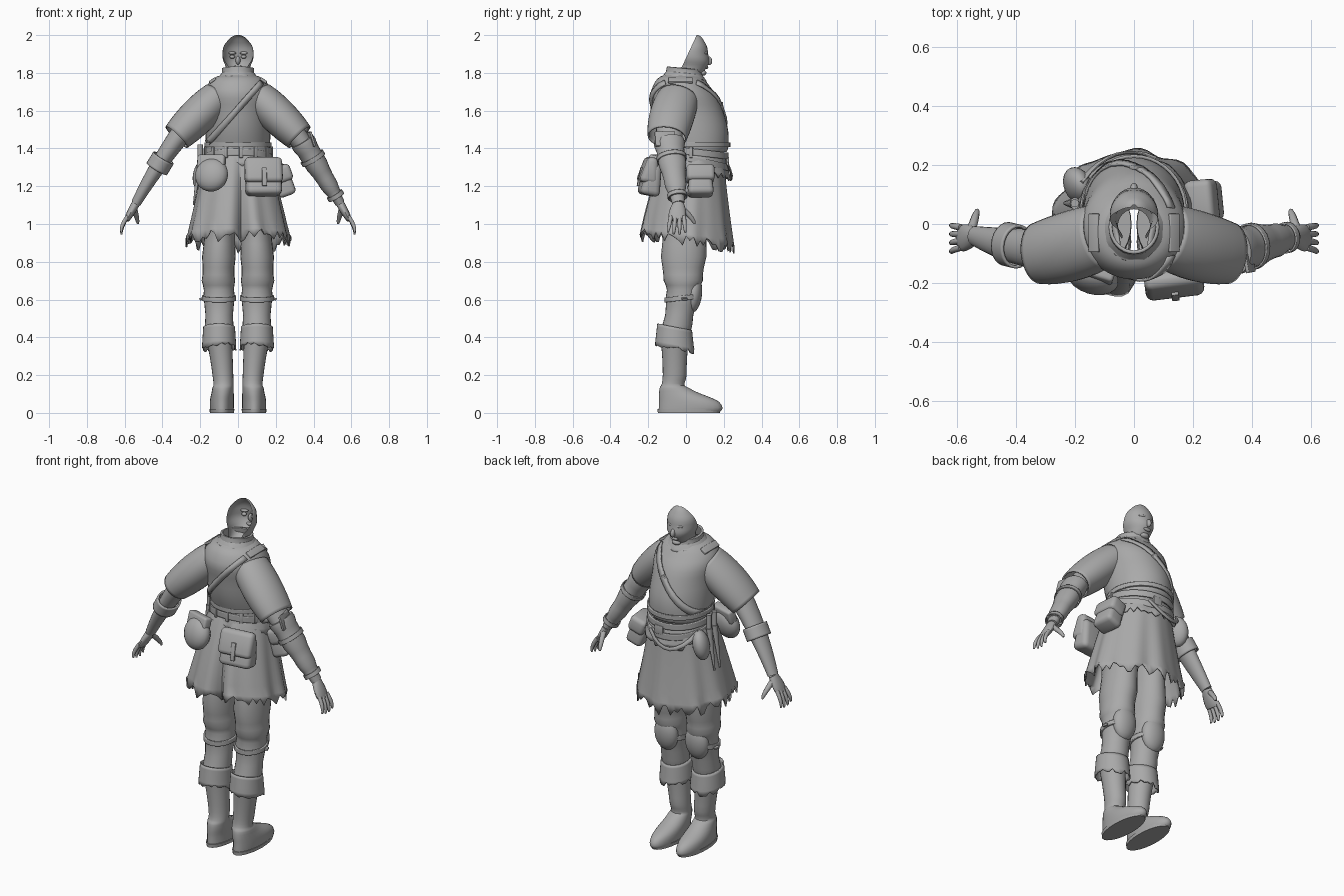
import bpy, bmesh, math, random
from mathutils import Vector, Matrix, Euler

random.seed(4)
if "Cube" in bpy.data.objects:
    bpy.data.objects.remove(bpy.data.objects["Cube"])

tone = (.4, .4, .4, 1)
grey = bpy.data.materials.new("plain grey")
grey.use_nodes = True
grey.diffuse_color = tone
grey.node_tree.nodes["Principled BSDF"].inputs["Base Color"].default_value = tone


def finish(name, bm, thick=0, mirror=False):
    """Turn the bmesh into a smooth shaded object, or a mirrored pair of objects."""
    if mirror:
        twin = bm.copy()
        bmesh.ops.scale(twin, vec=(-1, 1, 1), verts=twin.verts)
        finish("right_" + name, twin, thick)
        name = "left_" + name
    bmesh.ops.recalc_face_normals(bm, faces=bm.faces)
    mesh = bpy.data.meshes.new(name)
    bm.to_mesh(mesh)
    bm.free()
    mesh.materials.append(grey)
    part = bpy.data.objects.new(name, mesh)
    bpy.context.collection.objects.link(part)
    if thick:
        solid = part.modifiers.new("thickness", "SOLIDIFY")
        solid.thickness, solid.offset = thick, 0
    bpy.ops.object.select_all(action="DESELECT")
    part.select_set(True)
    bpy.context.view_layer.objects.active = part
    bpy.ops.object.shade_smooth_by_angle(angle=math.radians(45))


def ring(point, width, depth):
    return Vector((*point, width, depth))


def smooth(rings, steps=5):
    """Pass a soft curve through the given rings."""
    padded = [rings[0], *rings, rings[-1]]
    result = []
    for a, b, c, d in zip(padded, padded[1:], padded[2:], padded[3:]):
        for i in range(steps):
            t = i / steps
            near, far = b + (c - a) * (t / 2), c + (d - b) * ((t - 1) / 2)
            blend = t * t * (3 - 2 * t)
            result.append(near * (1 - blend) + far * blend)
    return result + [rings[-1]]


def loft(name, rings, sides=24, caps=True, follow=False, tilt=0, fold=0, jag=0, slit=0,
         ripple=0, cut=None, thick=0, mirror=False):
    """Skin elliptical rings that stay level or follow the path, with cloth folds and torn hems."""
    bm = bmesh.new()
    rings = smooth(rings)
    last = len(rings) - 1
    rows = []
    for i, r in enumerate(rings):
        across, along = Vector((1, 0, 0)), Vector((0, 1, tilt))
        if follow:
            path = Vector(rings[min(i + 1, last)][:3]) - Vector(rings[max(i - 1, 0)][:3])
            path.normalize()
            across = (Vector((0, 1, 0)) - path * path.y).normalized()
            along = path.cross(across)
        row = []
        for k in range(sides):
            a = math.tau * k / sides
            folds = math.sin(9 * a) + math.sin(14 * a) / 2
            pinch = math.exp(-((a - 1.53 * math.pi) / .13) ** 2)
            scale = 1 + (fold * folds - slit * pinch) * i / last + ripple * math.sin(2 * i)
            p = Vector(r[:3]) + scale * (across * r[3] * math.cos(a) + along * r[4] * math.sin(a))
            if i == last:
                p.z += jag * random.uniform(-1, 1)
            row.append(bm.verts.new(p))
        rows.append(row)
    for low, high in zip(rows, rows[1:]):
        for k in range(sides):
            j = (k + 1) % sides
            bm.faces.new((low[k], low[j], high[j], high[k]))
    if caps:
        bm.faces.new(rows[0])
        bm.faces.new(rows[-1])
    if cut:
        bmesh.ops.bisect_plane(bm, geom=bm.verts[:] + bm.edges[:] + bm.faces[:],
                               plane_co=cut[0], plane_no=cut[1], clear_inner=True)
    finish(name, bm, thick, mirror)


def band(name, centre, width, depth, height, tilt=0, mirror=False):
    """Open strip of leather wrapped level around the body or a leg."""
    half = Vector((0, 0, height / 2))
    loft(name, [ring(centre - half, width, depth), ring(centre + half, width, depth)],
         sides=40, caps=False, tilt=tilt, thick=.01, mirror=mirror)


def ball(name, place, size, turn=(0, 0, 0), mirror=False):
    bm = bmesh.new()
    bmesh.ops.create_uvsphere(bm, u_segments=20, v_segments=12, radius=1)
    bm.transform(Matrix.LocRotScale(Vector(place), Euler(turn), Vector(size)))
    finish(name, bm, mirror=mirror)


def box(name, place, size, turn=(0, 0, 0), taper=1, mirror=False):
    bm = bmesh.new()
    bmesh.ops.create_cube(bm, size=1)
    for v in bm.verts:
        if v.co.z > 0:
            v.co.y *= taper
    bmesh.ops.scale(bm, vec=size, verts=bm.verts)
    bmesh.ops.bevel(bm, geom=bm.edges[:], offset=min(size) / 4, segments=3,
                    affect="EDGES", profile=.5)
    bm.transform(Matrix.LocRotScale(Vector(place), Euler(turn), None))
    finish(name, bm, mirror=mirror)


# Joints of the left side; paired parts are mirrored from them
neck = Vector((0, -.01, 1.8))
waist = Vector((0, .05, 1.38))
shoulder = Vector((.11, -.04, 1.67))
sleeve_end = Vector((.325, -.1, 1.46))
elbow = Vector((.34, -.09, 1.44))
wrist = Vector((.54, -.04, 1.11))
knuckles = Vector((.59, -.05, 1.02))
hip = Vector((.09, 0, 1.05))
knee = Vector((.1, -.02, .62))
shin = Vector((.1, -.06, .4))
ankle = Vector((.08, -.06, .2))
foot = Vector((.085, .015, 0))
up = Vector((0, 0, 1))

# Torso, left hollow at the neck opening
torso = [ring(waist, .16, .15), ring((0, .045, 1.43), .17, .18), ring((0, .01, 1.6), .17, .185),
         ring((0, -.025, 1.73), .165, .15), ring((0, -.02, 1.79), .08, .09)]
loft("torso", torso, sides=40, caps=False)
band("breastplate_lip", waist + up * .04, width=.173, depth=.18, height=.025)
loft("collar", [ring(neck - up * .04, .09, .1), ring(neck, .08, .09), ring(neck + up * .025, .08, .085)],
     sides=32, caps=False, tilt=-.1, thick=.012)
loft("neckerchief", [ring(neck, .08, .09), ring(neck - up * .035, .11, .115)],
     sides=40, caps=False, tilt=-.1, fold=.02, jag=.008, thick=.008)

# Baldric draped over the chest and the back
skin = smooth(torso, steps=20)
for side, label in ((1, "front"), (-1, "back")):
    top, low = Vector((.125, 1.75)), Vector((-.16, 1.43))
    edge = (top - low).orthogonal().normalized() * .016
    bm = bmesh.new()
    rows = []
    for i in range(25):
        row = []
        for spot in (top.lerp(low, i / 24) - edge, top.lerp(low, i / 24) + edge):
            near = min(skin, key=lambda r: abs(r.z - spot.y))
            bulge = math.sqrt(max(0, 1 - (spot.x / near[3]) ** 2))
            row.append(bm.verts.new((spot.x, near.y + side * (near[4] * bulge + .006), spot.y)))
        rows.append(row)
    for a, b in zip(rows, rows[1:]):
        bm.faces.new((*a, *reversed(b)))
    finish("baldric_" + label, bm, thick=.009)
box("shoulder_strap", (.135, -.03, 1.76), (.04, .13, .015), turn=(0, .6, 0), mirror=True)
box("baldric_buckle", (.01, .19, 1.62), (.035, .014, .04), turn=(0, .7, 0))

# Head, open at the back along a slope
loft("face", [ring(neck - up * .03, .055, .06), ring((0, .03, 1.83), .064, .08),
              ring((0, .03, 1.9), .082, .087), ring((0, .045, 1.97), .055, .05),
              ring((0, .055, 2), .01, .01)],
     sides=32, caps=False, cut=((0, .045, 1.975), (0, .9, -.42)))
ball("nose", (0, .12, 1.865), (.013, .018, .024), turn=(.3, 0, 0))
ball("brow", (.03, .103, 1.905), (.022, .01, .008), turn=(0, 0, -.35), mirror=True)
ball("eye", (.03, .1, 1.885), (.014, .012, .01), mirror=True)
ball("lips", (0, .11, 1.83), (.024, .008, .01))
ball("chin", (0, .09, 1.8), (.026, .018, .015))

# Skirt with a rear opening, and the layer under the belts
loft("skirt", [ring(waist, .165, .145), ring((0, .02, 1.2), .205, .19), ring((0, 0, .91), .272, .245)],
     sides=80, caps=False, tilt=-.13, fold=.03, jag=.035, slit=.28, thick=.008)
loft("waist_flap", [ring(waist, .17, .155), ring(waist - up * .1, .195, .18)],
     sides=60, caps=False, tilt=-.2, fold=.02, jag=.02, thick=.006)
band("upper_belt", waist, width=.178, depth=.17, height=.035, tilt=-.12)
band("lower_belt", waist - up * .04, width=.18, depth=.172, height=.035, tilt=-.24)
box("belt_buckle", (.02, .22, 1.33), (.055, .016, .05))
for k in range(7):
    a = math.pi * (1.1 + k / 7)
    place = waist + Vector((.18 * math.cos(a), .175 * math.sin(a), 0))
    box(f"belt_loop_{k + 1}", place, (.02, .014, .06), turn=(0, 0, a + math.pi / 2))
loft("hanging_strap", [ring((-.18, .14, 1.34), .006, .012), ring((-.06, .235, 1.24), .006, .012),
                       ring((.08, .22, 1.32), .006, .012)], sides=10, follow=True)

# Pouches and daggers
lean = (-.2, 0, .12)
box("rear_pouch", (.135, -.185, 1.235), (.19, .11, .17), turn=lean, taper=.6)
box("rear_pouch_flap", (.135, -.195, 1.285), (.2, .1, .14), turn=lean, taper=.55)
box("rear_pouch_strap", (.14, -.245, 1.25), (.025, .012, .1), turn=lean)
box("side_pouch", (.235, .075, 1.22), (.1, .14, .15), turn=(0, -.35, .1), taper=.8)
box("side_pouch_flap", (.23, .075, 1.265), (.1, .15, .09), turn=(0, -.35, .1))
ball("round_pouch", (-.14, -.18, 1.26), (.09, .055, .09), turn=(-.25, 0, -.3))
box("round_pouch_tab", (-.14, -.16, 1.325), (.15, .05, .08), turn=(-.25, 0, -.3))
ball("hip_bag", (-.19, .13, 1.26), (.045, .065, .085), turn=(0, .2, .4))
for y, label in ((.02, "rear"), (.07, "front")):
    hilt = Vector((-.2, y, 1.34))
    loft(label + "_dagger_grip", [ring(hilt, .014, .014), ring(hilt + up * .08, .014, .014)], sides=10)
    loft(label + "_dagger_sheath", [ring(hilt, .016, .02), ring((-.235, y, 1.1), .004, .006)], sides=10)

# Sleeves and arms
loft("sleeve", [ring(shoulder, .105, .085), ring((.215, -.075, 1.57), .115, .094),
                ring(sleeve_end, .1, .077)],
     sides=32, caps=False, follow=True, thick=.008, mirror=True)
loft("arm", [ring((.26, -.09, 1.53), .07, .06), ring(elbow.lerp(wrist, .3), .06, .045),
             ring(wrist, .033, .026)], follow=True, mirror=True)

# Hands
loft("palm", [ring(wrist, .03, .022), ring(wrist.lerp(knuckles, .6), .045, .02), ring(knuckles, .038, .013)],
     sides=16, follow=True, mirror=True)
for k, label in enumerate(("little", "ring", "middle", "index")):
    base = Vector((knuckles.x - .005, -.08 + k * .023, knuckles.z + .02))
    tip = base + Vector((.03, (k - 2) * .008, -.1 + abs(k - 1.6) * .01))
    loft(label + "_finger", [ring(base, .011, .011), ring(base.lerp(tip, .6) + Vector((.01, 0, 0)), .01, .01),
                             ring(tip, .005, .005)], sides=10, follow=True, mirror=True)
loft("thumb", [ring((.55, -.02, 1.085), .014, .016), ring((.535, .03, 1.03), .012, .012),
               ring((.53, .045, 1), .005, .005)], sides=10, follow=True, mirror=True)

# Cuff on the bare forearm and a padded bracer on the other
flip = Matrix.Scale(-1, 3, Vector((1, 0, 0)))
loft("right_arm_cuff", [ring(flip @ elbow.lerp(wrist, f), .07, .058) for f in (.27, .45)],
     caps=False, follow=True, thick=.01)
loft("left_bracer", [ring(elbow, .08, .065), ring(elbow.lerp(wrist, .5), .065, .053),
                     ring(elbow.lerp(wrist, .9), .042, .035)], follow=True, ripple=.05)
box("left_elbow_flap", elbow + Vector((.045, -.02, .01)), (.012, .11, .08), turn=(0, -.3, .2))
for label, f in (("upper", .25), ("lower", .85)):
    loft(label + "_bracer_strap", [ring(elbow.lerp(wrist, g), .088 - f * .045, .075 - f * .037)
                                   for g in (f, f + .06)], caps=False, follow=True, thick=.006)

# Legs: creased trousers, boots and knee guards
loft("trouser_leg", [ring(hip, .08, .12), ring((.103, -.015, .77), .086, .112), ring(knee, .08, .083),
                     ring(shin, .07, .078)], ripple=.04, mirror=True)
loft("boot", [ring(shin, .068, .075), ring(ankle, .055, .063), ring(ankle - up * .07, .056, .08),
              ring(foot + up * .06, .064, .158), ring(foot, .06, .16)], mirror=True)
loft("boot_sole", [ring(foot + up * .02, .066, .166), ring(foot, .064, .164)], mirror=True)
loft("boot_cuff", [ring(shin + up * .055, .08, .088), ring(shin - up * .055, .087, .1)],
     sides=32, caps=False, tilt=-.2, jag=.014, thick=.008, mirror=True)
ball("knee_guard", knee + Vector((0, .06, .01)), (.072, .045, .1), turn=(-.1, 0, 0), mirror=True)
band("knee_strap", knee - up * .012, width=.085, depth=.09, height=.025, tilt=.12, mirror=True)
box("knee_tie", knee + Vector((.085, .01, -.015)), (.035, .03, .012), turn=(0, .2, .3), mirror=True)
